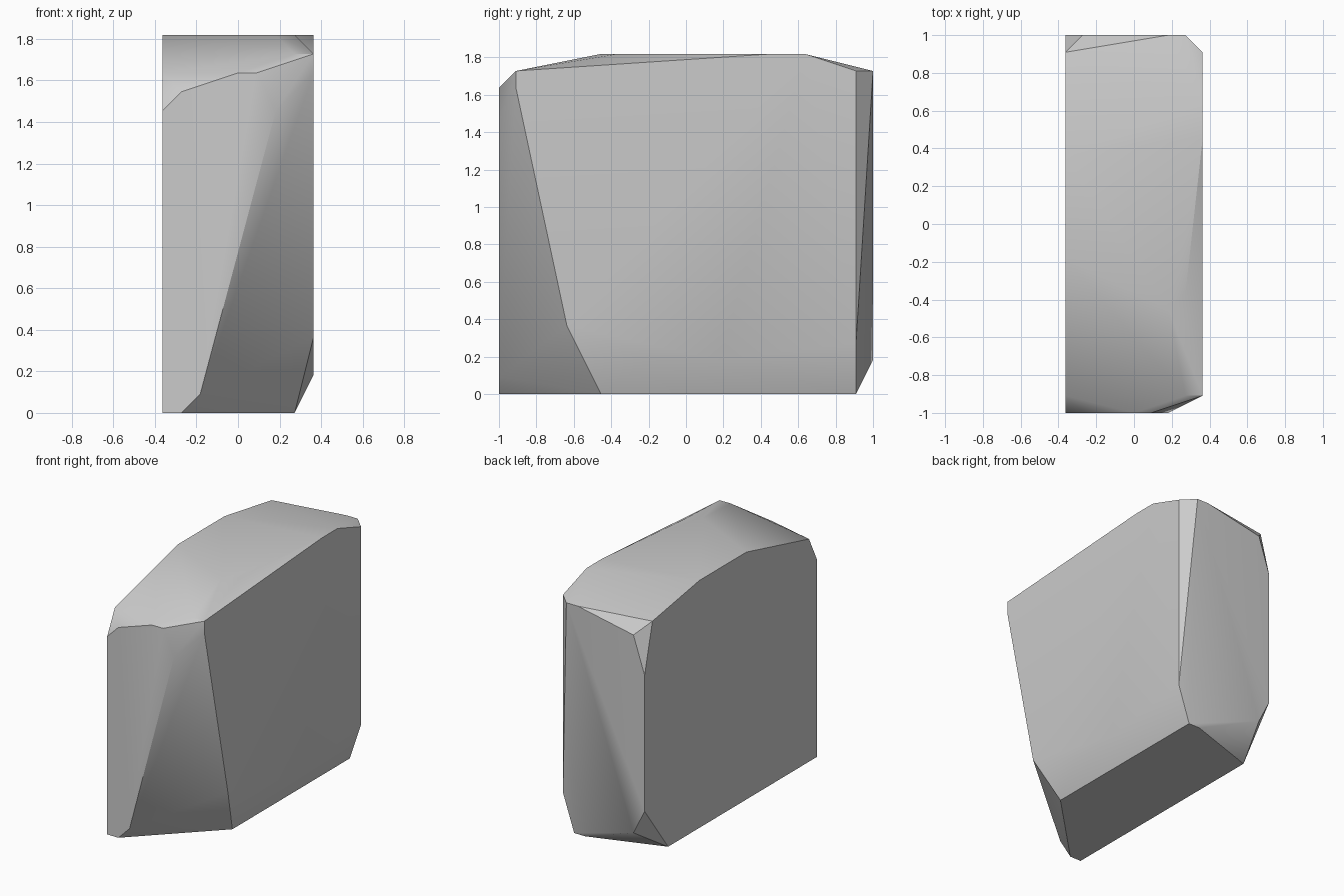
import bpy
import bmesh

UNIT = 1 / 11  # the block is laid out on a coarse grid

old = bpy.data.objects.get("Cube")
if old:
    bpy.data.objects.remove(old, do_unlink=True)


def make_material(name, colour):
    mat = bpy.data.materials.new(name)
    mat.use_nodes = True
    mat.diffuse_color = colour
    mat.node_tree.nodes["Principled BSDF"].inputs["Base Color"].default_value = colour
    return mat


def on_plane(axis, level, outline):
    """Place a flat outline on the plane where the axis equals the level."""
    for pair in outline:
        point = list(pair)
        point.insert(axis, level)
        yield point


X, Y, Z = range(3)
points = []

# Left side: chipped corners, outline in y and z
points += on_plane(X, 4, [(-10, 19), (-10, 18), (-7, 4), (-2, 2), (2, 2),
                          (10, 3), (10, 19), (7, 20), (5, 20)])
# Right side: large flat cut
points += on_plane(X, -4, [(-11, 0), (-11, 16), (-10, 18), (-2, 20), (4, 20),
                           (10, 19), (11, 15), (11, 4), (8, 0)])
# Front: slanted split, outline in x and z
points += on_plane(Y, -11, [(-3, 0), (-2, 1), (2, 16), (1, 18), (0, 18), (-3, 17)])
# Back
points += on_plane(Y, 11, [(3, 19), (2, 19), (-3, 18), (-3, 2)])
# Underside and top, outline in x and y
points += on_plane(Z, 0, [(3, -5), (3, 10), (2, 10)])
points += on_plane(Z, 20, [(3, -4), (2, -5)])
# Bevel along the front of the top
points += on_plane(Z, 19, [(3, -10)])

# Wrap the outlines in one solid
bm = bmesh.new()
for p in points:
    bm.verts.new([c * UNIT for c in p])
hull = bmesh.ops.convex_hull(bm, input=bm.verts)
loose = {v for v in hull["geom_interior"] + hull["geom_unused"]
         if isinstance(v, bmesh.types.BMVert)}
bmesh.ops.delete(bm, geom=list(loose), context="VERTS")
bmesh.ops.dissolve_limit(bm, angle_limit=0.002, verts=bm.verts, edges=bm.edges)
bmesh.ops.recalc_face_normals(bm, faces=bm.faces)

mesh = bpy.data.meshes.new("stone_block")
bm.to_mesh(mesh)
bm.free()
mesh.materials.append(make_material("stone_grey", (0.6, 0.6, 0.6, 1)))

block = bpy.data.objects.new("stone_block", mesh)
bpy.context.collection.objects.link(block)
bpy.context.view_layer.objects.active = block
block.select_set(True)
bpy.ops.object.shade_smooth_by_angle(angle=0.524)
